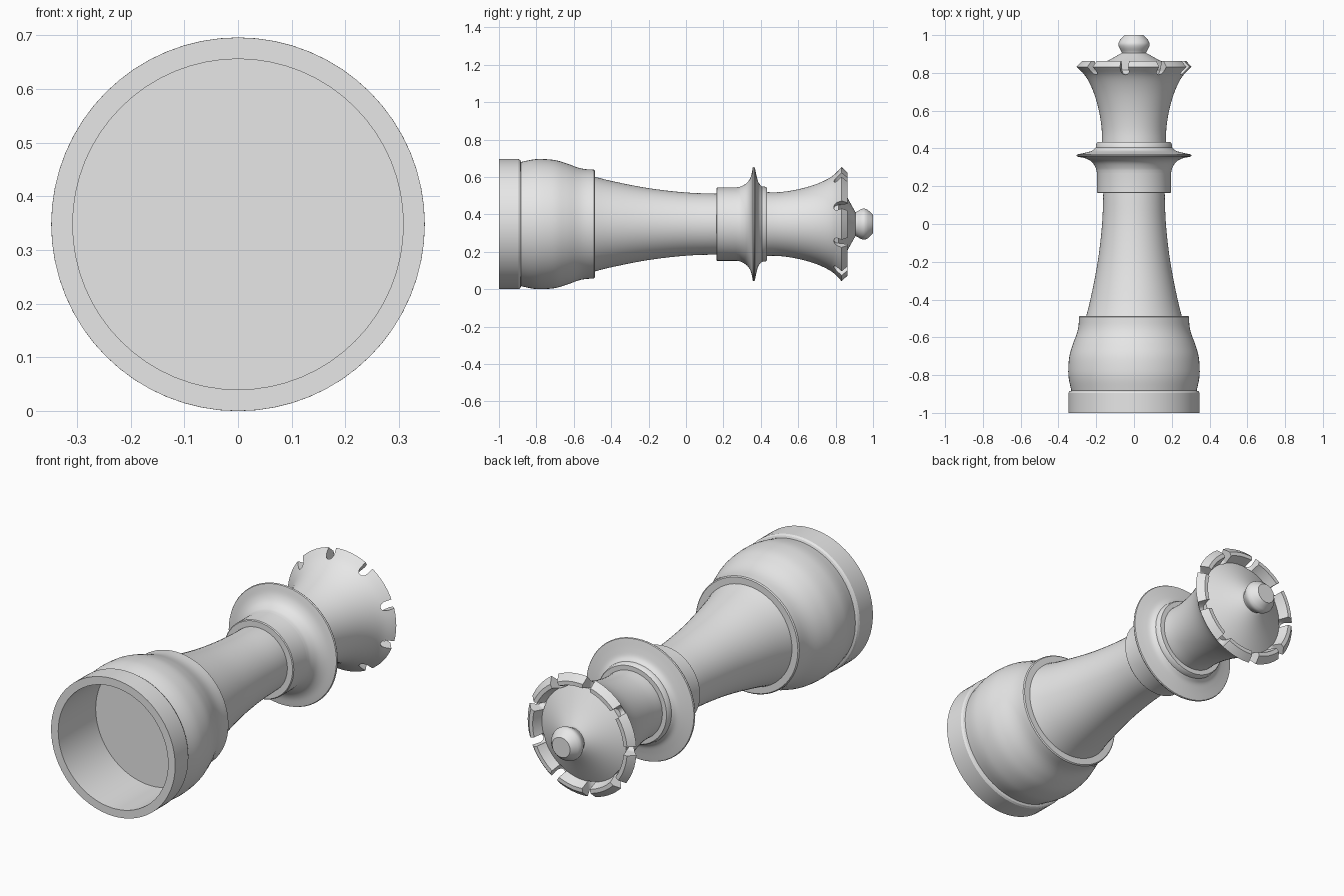
import bpy, bmesh
from math import sin, cos, pi, radians
from mathutils import Vector, Matrix

if "Cube" in bpy.data.objects:
    bpy.data.objects.remove(bpy.data.objects["Cube"], do_unlink=True)

AXIS_Z = 0.348   # height of the lying piece's axis
SIDES = 64

grey = bpy.data.materials.new("plain grey")
grey.use_nodes = True
grey.diffuse_color = (0.8, 0.8, 0.8, 1)
grey.node_tree.nodes["Principled BSDF"].inputs["Base Color"].default_value = grey.diffuse_color


def curve(points, steps=5):
    """Smooth profile running through the given (radius, y) points."""
    p = [Vector(q) for q in points]
    p = [2 * p[0] - p[1]] + p + [2 * p[-1] - p[-2]]
    out = []
    for a, b, c, d in zip(p, p[1:], p[2:], p[3:]):
        for i in range(steps):
            t = i / steps
            out.append(tuple(0.5 * (2 * b + (c - a) * t + (2 * a - 5 * b + 4 * c - d) * t ** 2
                                    + (3 * b - a - 3 * c + d) * t ** 3)))
    return out + [points[-1]]


def make_object(name, bm):
    bmesh.ops.recalc_face_normals(bm, faces=bm.faces)
    mesh = bpy.data.meshes.new(name)
    bm.to_mesh(mesh)
    bm.free()
    mesh.materials.append(grey)
    obj = bpy.data.objects.new(name, mesh)
    bpy.context.collection.objects.link(obj)
    return obj


def lathe(name, profile):
    """Turn a (radius, y) profile about the lying axis and cap both ends."""
    bm = bmesh.new()
    rings = []
    for r, y in profile:
        angles = [2 * pi * i / SIDES for i in range(SIDES)]
        rings.append([bm.verts.new((r * sin(a), y, AXIS_Z + r * cos(a))) for a in angles])
    for lo, hi in zip(rings, rings[1:]):
        for i in range(SIDES):
            j = (i + 1) % SIDES
            bm.faces.new((lo[i], lo[j], hi[j], hi[i]))
    bm.faces.new(rings[0])
    bm.faces.new(rings[-1])
    return make_object(name, bm)


def smooth(obj):
    bpy.ops.object.select_all(action='DESELECT')
    obj.select_set(True)
    bpy.context.view_layer.objects.active = obj
    bpy.ops.object.shade_smooth_by_angle(angle=radians(30))


# Hollow base with foot band and rounded body
base = lathe("base",
             [(0.308, -0.70), (0.308, -1), (0.348, -1), (0.348, -0.895), (0.342, -0.886)]
             + curve([(0.332, -0.882), (0.345, -0.82), (0.348, -0.77), (0.342, -0.70),
                      (0.325, -0.64), (0.303, -0.58), (0.294, -0.54), (0.291, -0.492)])
             + [(0.286, -0.487)])

# Tapered stem
stem = lathe("stem", curve([(0.262, -0.52), (0.231, -0.40), (0.192, -0.20),
                            (0.169, 0), (0.162, 0.18)]))

# Collar with thin flared disc
collar = lathe("collar",
               [(0.192, 0.163), (0.196, 0.167)]
               + curve([(0.196, 0.27), (0.202, 0.295), (0.222, 0.327), (0.255, 0.347),
                        (0.302, 0.357)])
               + [(0.305, 0.363)]
               + curve([(0.302, 0.368), (0.255, 0.378), (0.222, 0.388), (0.202, 0.405)])
               + [(0.199, 0.426), (0.194, 0.433)])

# Crown: neck, flared cup, chamfered rim, bowl and dome
crown = lathe("crown",
              curve([(0.171, 0.41), (0.171, 0.50), (0.186, 0.60), (0.215, 0.70),
                     (0.255, 0.78), (0.305, 0.832)])
              + [(0.275, 0.864), (0.255, 0.864), (0.238, 0.814)]
              + curve([(0.238, 0.814), (0.14, 0.864), (0.06, 0.908)])[1:])

# Round-bottomed slots cut through the rim
bm = bmesh.new()
half, bottom, slots = 0.022, 0.812, 9
outline = [(-half, 0.95)] + [(-half * cos(pi * i / 8), bottom - half * sin(pi * i / 8))
                             for i in range(9)] + [(half, 0.95)]
for k in range(slots):
    turn = Matrix.Translation((0, 0, AXIS_Z)) @ Matrix.Rotation(
        radians(30) + 2 * pi * k / slots, 4, 'Y')
    ends = [[bm.verts.new(turn @ Vector((x, y, r))) for x, y in outline] for r in (0.235, 0.4)]
    bm.faces.new(ends[0])
    bm.faces.new(ends[1])
    for i in range(len(outline)):
        j = (i + 1) % len(outline)
        bm.faces.new((ends[0][i], ends[0][j], ends[1][j], ends[1][i]))
cutter = make_object("slot_cutter", bm)
cutter.hide_render = True
cut = crown.modifiers.new("slots", 'BOOLEAN')
cut.operation, cut.solver, cut.object = 'DIFFERENCE', 'EXACT', cutter
bpy.context.view_layer.objects.active = crown
bpy.ops.object.modifier_apply(modifier=cut.name)
bpy.data.objects.remove(cutter, do_unlink=True)

# Finial knob
finial = lathe("finial", [(0.062, 0.89), (0.064, 0.905)]
               + curve([(0.066, 0.912), (0.079, 0.935), (0.083, 0.954), (0.076, 0.972)], 3)
               + [(0.05, 1.0)])

for part in (base, stem, collar, crown, finial):
    smooth(part)
